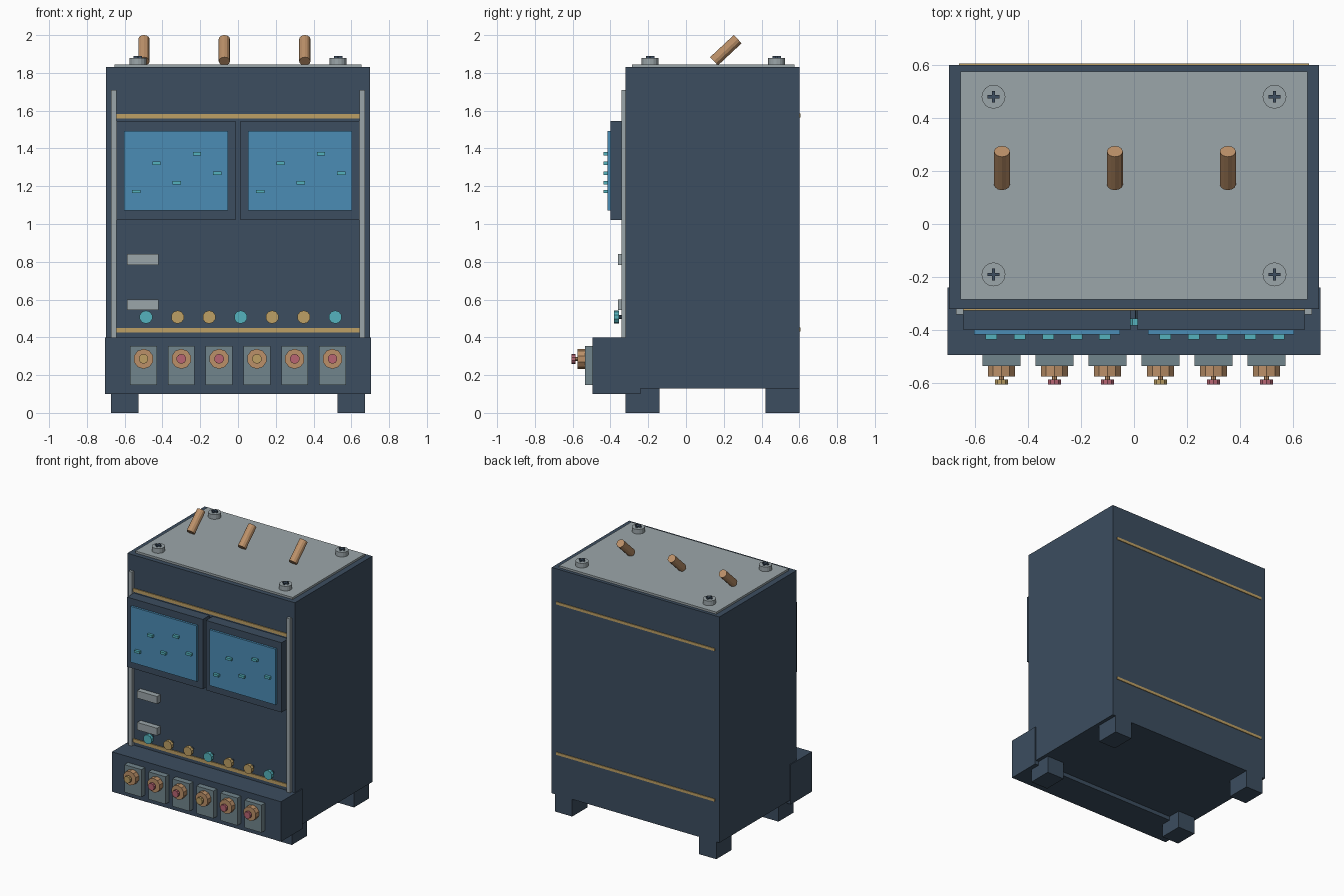
import bpy, bmesh, math
from mathutils import Matrix, Vector

old = bpy.data.objects.get("Cube")
if old:
    bpy.data.objects.remove(old, do_unlink=True)


def material(name, r, g, b):
    m = bpy.data.materials.new(name)
    m.use_nodes = True
    m.diffuse_color = (r, g, b, 1)
    m.node_tree.nodes["Principled BSDF"].inputs["Base Color"].default_value = (r, g, b, 1)
    return m


NAVY = material("navy paint", 0.045, 0.075, 0.115)
GREY = material("light grey metal", 0.33, 0.38, 0.40)
SLATE = material("slate plate", 0.165, 0.235, 0.265)
BLUE = material("screen blue", 0.07, 0.265, 0.46)
TEAL = material("teal", 0.09, 0.45, 0.51)
GOLD = material("gold", 0.51, 0.35, 0.13)
COPPER = material("copper", 0.50, 0.28, 0.14)
PINK = material("rose red", 0.48, 0.13, 0.17)


def finish(name, bm, mat):
    mesh = bpy.data.meshes.new(name)
    bm.to_mesh(mesh)
    bm.free()
    mesh.materials.append(mat)
    ob = bpy.data.objects.new(name, mesh)
    bpy.context.collection.objects.link(ob)
    return ob


def box(name, mat, x, y, z):
    """Box from (min, max) pairs along each axis."""
    bm = bmesh.new()
    lo, hi = Vector((x[0], y[0], z[0])), Vector((x[1], y[1], z[1]))
    size = Matrix.Diagonal((*(hi - lo), 1))
    bmesh.ops.create_cube(bm, size=1, matrix=Matrix.Translation((lo + hi) / 2) @ size)
    return finish(name, bm, mat)


def cylinder(name, mat, centre, radius, length, sides, tilt=0):
    """Cylinder along z, tilted around x."""
    bm = bmesh.new()
    bmesh.ops.create_cone(bm, cap_ends=True, segments=sides, radius1=radius,
                          radius2=radius, depth=length,
                          matrix=Matrix.Translation(centre) @ Matrix.Rotation(tilt, 4, 'X'))
    return finish(name, bm, mat)


def dial(name, mat, x, z, y0, y1, radius, sides):
    """Cylinder facing the front, between two depths."""
    return cylinder(name, mat, (x, (y0 + y1) / 2, z), radius, y1 - y0, sides, math.pi / 2)


def span(centre, size):
    return (centre - size / 2, centre + size / 2)


# Cabinet and lower front console
box("cabinet", NAVY, (-0.698, 0.698), (-0.32, 0.60), (0.13, 1.83))
box("console", NAVY, (-0.704, 0.704), (-0.494, -0.24), (0.10, 0.40))
box("top_plate", GREY, (-0.655, 0.655), (-0.285, 0.575), (1.83, 1.845))

# Feet, side rails and top screws, mirrored left and right
for side, s in (("left", 1), ("right", -1)):
    box(f"rail_{side}", GREY, span(0.658 * s, 0.028), (-0.342, -0.319), (0.40, 1.71))
    for end, foot_y, screw_y in (("front", -0.23, -0.19), ("back", 0.51, 0.48)):
        box(f"foot_{end}_{side}", NAVY, span(0.60 * s, 0.145), span(foot_y, 0.18), (0, 0.14))
        x = 0.53 * s
        cylinder(f"screw_{end}_{side}", GREY, (x, screw_y, 1.862), 0.045, 0.036, 16)
        for way, w, d in (("across", 0.045, 0.012), ("along", 0.012, 0.045)):
            box(f"screw_slot_{way}_{end}_{side}", NAVY,
                span(x, w), span(screw_y, d), (1.878, 1.89))

# Gold trim on front and back
for place, z in (("upper", 1.57), ("lower", 0.438)):
    box(f"front_trim_{place}", GOLD, (-0.645, 0.645), (-0.327, -0.319), span(z, 0.025))
    box(f"back_trim_{place}", GOLD, (-0.66, 0.66), (0.599, 0.605), span(z + 0.004, 0.02))

# Tilted rods on the lid
for i in range(3):
    cylinder(f"lid_rod_{i + 1}", COPPER, (-0.498 + 0.426 * i, 0.211, 1.92),
             0.03, 0.172, 12, math.radians(-47))

# Two screens with trace marks
mark_heights = (1.172, 1.322, 1.219, 1.372, 1.269)
for side, x in (("right", -0.328), ("left", 0.328)):
    box(f"screen_frame_{side}", NAVY, span(x, 0.63), (-0.40, -0.319), (1.02, 1.545))
    box(f"screen_{side}", BLUE, span(x, 0.55), (-0.416, -0.399), (1.072, 1.492))
    for i, z in enumerate(mark_heights):
        box(f"screen_mark_{side}_{i + 1}", TEAL,
            span(x - 0.21 + 0.107 * i, 0.044), (-0.436, -0.415), span(z, 0.018))

# Blank name plates
for place, z in (("upper", 0.812), ("lower", 0.573)):
    box(f"name_plate_{place}", GREY, (-0.588, -0.422), (-0.36, -0.319), span(z, 0.056))

# Row of indicator knobs
for i in range(7):
    x = -0.487 + 0.167 * i
    dial(f"knob_{i + 1}", GOLD if i % 3 else TEAL, x, 0.507, -0.382, -0.356, 0.035, 10)
    dial(f"knob_stem_{i + 1}", NAVY, x, 0.507, -0.357, -0.318, 0.01, 8)

# Row of console sockets
for i in range(6):
    x = -0.5 + 0.2 * i
    box(f"socket_plate_{i + 1}", SLATE, span(x, 0.142), (-0.536, -0.493), (0.148, 0.355))
    dial(f"socket_collar_{i + 1}", COPPER, x, 0.286, -0.575, -0.535, 0.053, 10)
    dial(f"socket_pin_{i + 1}", COPPER, x, 0.286, -0.59, -0.574, 0.01, 8)
    dial(f"socket_tip_{i + 1}", PINK if i % 3 else GOLD, x, 0.286, -0.606, -0.586, 0.026, 10)
